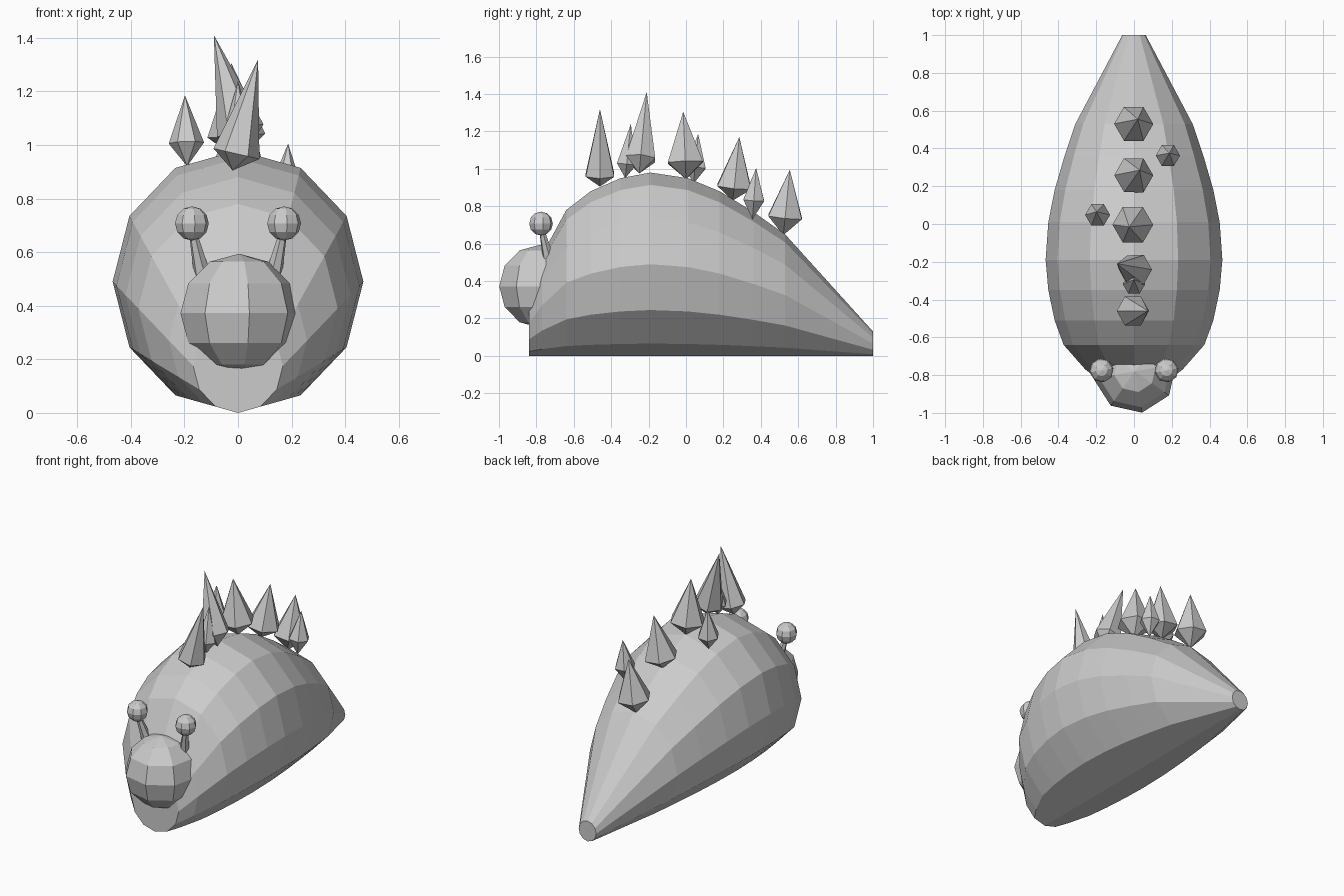
import bpy, bmesh, math
from mathutils import Vector, Matrix

if "Cube" in bpy.data.objects:
    bpy.data.objects.remove(bpy.data.objects["Cube"])

grey = bpy.data.materials.new("plain grey")
grey.diffuse_color = (0.6, 0.6, 0.6, 1)
grey.use_nodes = True
grey.node_tree.nodes["Principled BSDF"].inputs["Base Color"].default_value = grey.diffuse_color


def finish(bm, name):
    bmesh.ops.recalc_face_normals(bm, faces=bm.faces)
    mesh = bpy.data.meshes.new(name)
    bm.to_mesh(mesh)
    bm.free()
    mesh.materials.append(grey)
    obj = bpy.data.objects.new(name, mesh)
    bpy.context.collection.objects.link(obj)
    return obj


def sphere(name, centre, radius, turn=0):
    bm = bmesh.new()
    mat = Matrix.Translation(centre) @ Matrix.Rotation(math.radians(turn), 4, 'Z')
    bmesh.ops.create_uvsphere(bm, u_segments=8, v_segments=6, radius=radius, matrix=mat)
    return finish(bm, name)


def stalk(name, a, b, r1, r2):
    a, b = Vector(a), Vector(b)
    d = b - a
    mat = Matrix.Translation((a + b) / 2) @ d.to_track_quat('Z', 'Y').to_matrix().to_4x4()
    bm = bmesh.new()
    bmesh.ops.create_cone(bm, cap_ends=True, segments=6, radius1=r1, radius2=r2,
                          depth=d.length, matrix=mat)
    return finish(bm, name)


def spike(name, bottom, tip, radius, belly):
    """Six-sided double pyramid, widest at a fraction 'belly' of its length."""
    bottom, tip = Vector(bottom), Vector(tip)
    axis = tip - bottom
    rot = Vector((0, 0, 1)).rotation_difference(axis)
    mid = bottom + axis * belly
    bm = bmesh.new()
    low, high = bm.verts.new(bottom), bm.verts.new(tip)
    ring = []
    for i in range(6):
        a = i * math.pi / 3
        ring.append(bm.verts.new(mid + rot @ Vector((math.cos(a), math.sin(a), 0)) * radius))
    for i in range(6):
        p, q = ring[i], ring[(i + 1) % 6]
        bm.faces.new((p, q, high))
        bm.faces.new((q, p, low))
    return finish(bm, name)


# Body: twelve-sided rings resting on the ground, (y, half height)
profile = [(-.84, .175), (-.77, .27), (-.64, .39), (-.51, .44), (-.35, .475),
           (-.19, .49), (.01, .475), (.18, .44), (.36, .385), (.53, .325), (1, .065)]
bm = bmesh.new()
rings = []
for y, h in profile:
    rings.append([bm.verts.new((.955 * h * math.cos(i * math.pi / 6), y,
                                h + h * math.sin(i * math.pi / 6))) for i in range(12)])
for r, s in zip(rings, rings[1:]):
    for i in range(12):
        j = (i + 1) % 12
        bm.faces.new((r[i], r[j], s[j], s[i]))
bm.faces.new(rings[0])
bm.faces.new(rings[-1])
finish(bm, "body")

# Head, eyes and eye stalks
sphere("head", (.004, -.78, .372), .222, 10)
for side, s in (("left", -1), ("right", 1)):
    sphere(side + "_eye", (.172 * s, -.775, .707), .064, 10)
    stalk(side + "_eye_stalk", (.125 * s, -.725, .48), (.17 * s, -.773, .68), .036, .014)

# Back spikes: bottom, tip, radius, belly fraction
spikes = [
    ((-.02, -.46, .905), (.075, -.46, 1.32), .088, .15),
    ((.03, -.25, .975), (-.09, -.21, 1.41), .09, .18),
    ((.0, .0, .945), (-.025, -.015, 1.305), .108, .25),
    ((-.01, .25, .83), (.03, .285, 1.17), .104, .22),
    ((-.01, .52, .645), (.02, .555, .995), .104, .28),
    ((0, -.325, .95), (0, -.295, 1.24), .06, .26),
    ((-.19, .04, .92), (-.198, .065, 1.185), .066, .33),
    ((.175, .355, .73), (.187, .375, 1.005), .064, .37),
]
for n, args in enumerate(spikes, 1):
    spike("back_spike_%d" % n, *args)
